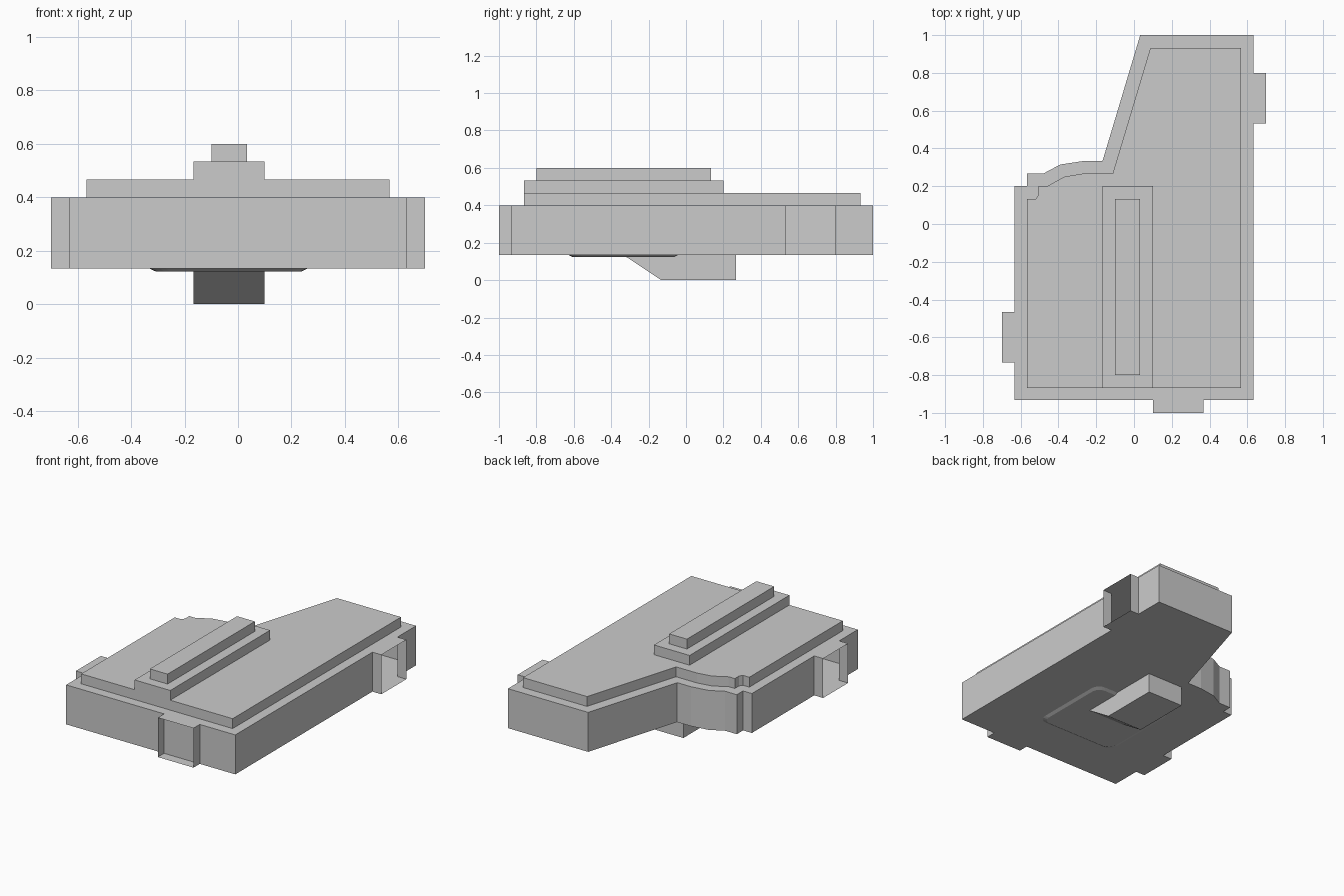
import bpy, bmesh

if "Cube" in bpy.data.objects:
    bpy.data.objects.remove(bpy.data.objects["Cube"])

grey = bpy.data.materials.new("plain_grey")
grey.diffuse_color = (0.6, 0.6, 0.6, 1)
grey.use_nodes = True
grey.node_tree.nodes["Principled BSDF"].inputs["Base Color"].default_value = grey.diffuse_color


def finish(name, bm):
    mesh = bpy.data.meshes.new(name)
    bm.to_mesh(mesh)
    bm.free()
    mesh.materials.append(grey)
    obj = bpy.data.objects.new(name, mesh)
    bpy.context.collection.objects.link(obj)
    return obj


def prism(name, outline, z0, z1, open_edges=(), extra_walls=()):
    """Upright prism over a counter-clockwise outline; some walls may be left open."""
    bm = bmesh.new()
    low = [bm.verts.new((x, y, z0)) for x, y in outline]
    high = [bm.verts.new((x, y, z1)) for x, y in outline]
    bm.faces.new(low[::-1])
    bm.faces.new(high)
    n = len(outline)
    walls = [(i, (i + 1) % n) for i in range(n) if i not in open_edges]
    for i, j in walls + list(extra_walls):
        bm.faces.new((low[i], low[j], high[j], high[i]))
    return finish(name, bm)


def rect(x0, x1, y0, y1):
    return [(x0, y0), (x1, y0), (x1, y1), (x0, y1)]


# hollow body with three open-ended side ports; the front port has a back wall
body = [(-.633, -.933), (.1, -.933), (.1, -1), (.367, -1), (.367, -.933),
        (.633, -.933), (.633, .533), (.7, .533), (.7, .8), (.633, .8),
        (.633, 1), (.033, 1), (-.167, .333), (-.27, .333), (-.39, .315),
        (-.48, .267), (-.567, .267), (-.567, .2), (-.633, .2),
        (-.633, -.467), (-.7, -.467), (-.7, -.733), (-.633, -.733)]
prism("main_body", body, .133, .4, open_edges=(2, 7, 20), extra_walls=[(1, 4)])

# raised top plate following the body outline
plate = [(-.567, -.867), (.567, -.867), (.567, .933), (.087, .933),
         (-.113, .267), (-.27, .267), (-.37, .25), (-.46, .2), (-.505, .2),
         (-.505, .155), (-.52, .133), (-.567, .133)]
prism("top_plate", plate, .4, .467)

# stepped spine on top
prism("spine_lower", rect(-.167, .1, -.867, .2), .467, .533)
prism("spine_upper", rect(-.1, .033, -.8, .133), .533, .6)

# wedge block underneath, a side profile swept along x
bm = bmesh.new()
profile = [(-.333, .133), (-.133, 0), (.267, 0), (.267, .133)]
face = bm.faces.new([bm.verts.new((-.167, y, z)) for y, z in profile])
res = bmesh.ops.extrude_face_region(bm, geom=[face])
bmesh.ops.translate(bm, vec=(.267, 0, 0),
                    verts=[g for g in res["geom"] if isinstance(g, bmesh.types.BMVert)])
bmesh.ops.recalc_face_normals(bm, faces=bm.faces)
finish("underside_wedge", bm)

# shallow rounded pad underneath
bm = bmesh.new()
bmesh.ops.create_cube(bm, size=1)
for v in bm.verts:
    v.co = (v.co.x * .59 - .035, v.co.y * .58 - .335, .1281 + v.co.z * .0102)
upright = [e for e in bm.edges if abs(e.verts[0].co.z - e.verts[1].co.z) > .005]
bmesh.ops.bevel(bm, geom=upright, offset=.06, segments=4, profile=.5, affect='EDGES')
for v in bm.verts:
    if v.co.z < .128:
        v.co.x = -.035 + (v.co.x + .035) * .93
        v.co.y = -.335 + (v.co.y + .335) * .93
finish("underside_pad", bm)
